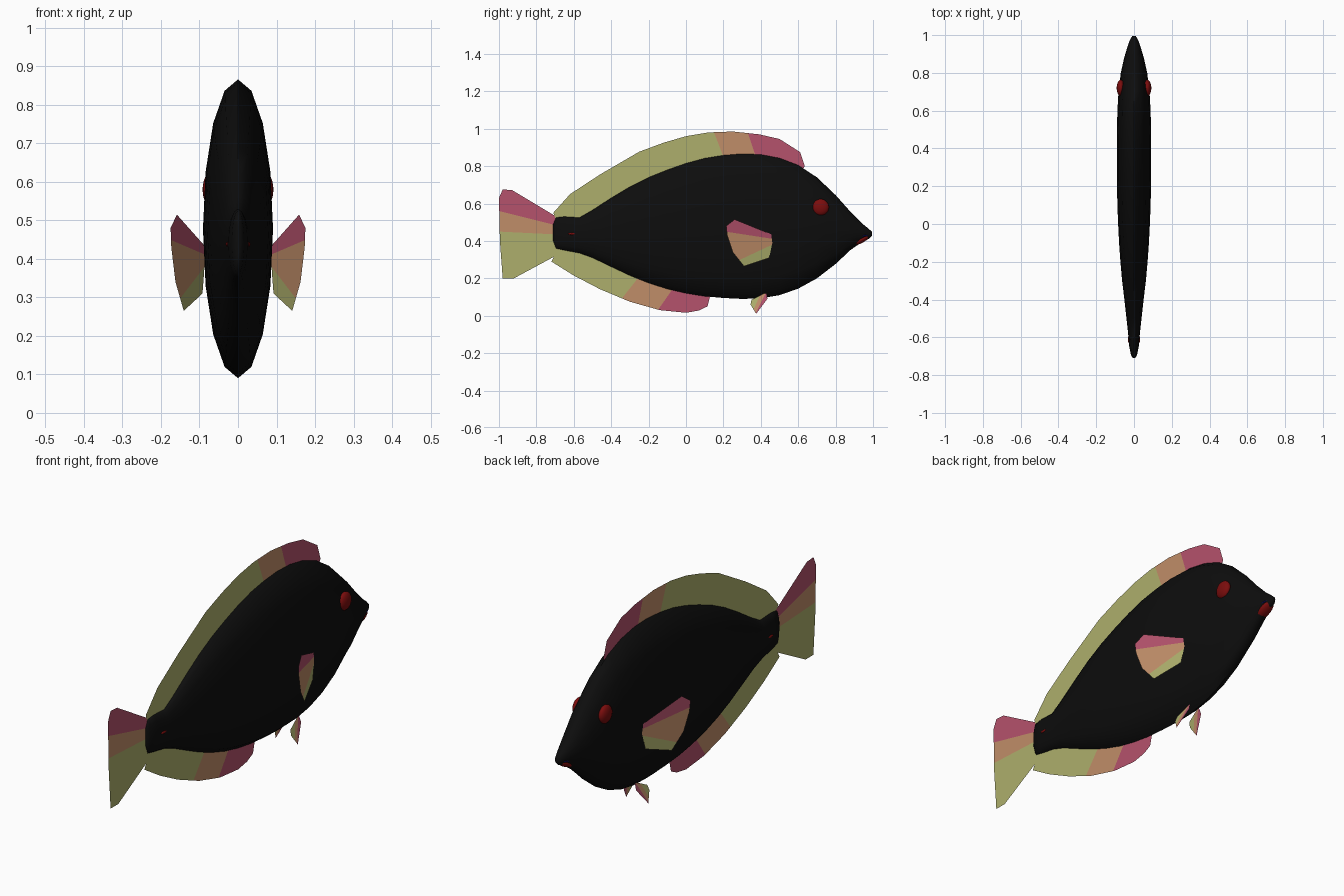
import bpy
import bmesh
import math
from mathutils import Vector

default_cube = bpy.data.objects.get("Cube")
if default_cube:
    bpy.data.objects.remove(default_cube, do_unlink=True)


def make_material(name, colour):
    material = bpy.data.materials.new(name)
    material.use_nodes = True
    rgba = (*colour, 1)
    material.diffuse_color = rgba
    shader = material.node_tree.nodes["Principled BSDF"]
    shader.inputs["Base Color"].default_value = rgba
    return material


black = make_material("black skin", (.004, .004, .004))
green = make_material("olive green", (.42, .43, .15))
orange = make_material("soft orange", (.53, .27, .14))
pink = make_material("rose pink", (.46, .085, .15))
red = make_material("dark red", (.2, .004, .004))
blue = make_material("deep blue", (.004, .004, .2))


def finish(name, bm, materials):
    bmesh.ops.recalc_face_normals(bm, faces=bm.faces)
    mesh = bpy.data.meshes.new(name)
    bm.to_mesh(mesh)
    bm.free()
    for material in materials:
        mesh.materials.append(material)
    obj = bpy.data.objects.new(name, mesh)
    bpy.context.collection.objects.link(obj)
    return obj


def smooth(obj, angle):
    bpy.ops.object.select_all(action="DESELECT")
    obj.select_set(True)
    bpy.context.view_layer.objects.active = obj
    bpy.ops.object.shade_smooth_by_angle(angle=math.radians(angle))


def loft(name, stations, sides, material):
    """Skin elliptical rings given as (y, bottom, top, half width)."""
    bm = bmesh.new()
    rings = []
    for y, low, high, width in stations:
        ring = []
        for i in range(sides):
            angle = math.tau * i / sides
            z = (low + high) / 2 + (high - low) / 2 * math.cos(angle)
            ring.append(bm.verts.new((width * math.sin(angle), y, z)))
        rings.append(ring)
    for first, second in zip(rings, rings[1:]):
        for i in range(sides):
            j = (i + 1) % sides
            bm.faces.new((first[i], first[j], second[j], second[i]))
    bm.faces.new(rings[0])
    bm.faces.new(rings[-1])
    return finish(name, bm, [material])


def ellipsoid(name, centre, radii, material, tilt=0):
    bpy.ops.mesh.primitive_uv_sphere_add(segments=20, ring_count=12, location=centre)
    obj = bpy.context.object
    obj.name = name
    obj.scale = radii
    obj.rotation_euler.x = math.radians(tilt)
    obj.data.materials.append(material)
    smooth(obj, 60)
    return obj


def fin(name, outline, bands, materials, place=None, thickness=.006, rim=.018):
    """Thin blade with tapered rim, split into colour bands by lines in y, z."""
    bm = bmesh.new()
    for side in (1, -1):
        face = bm.faces.new([bm.verts.new((0, y, z)) for y, z in outline])
        border = set(face.verts)
        bmesh.ops.inset_region(bm, faces=[face], thickness=rim, use_even_offset=True)
        for vert in face.verts:
            if vert not in border:
                vert.co.x = side * thickness
    bmesh.ops.remove_doubles(bm, verts=bm.verts, dist=.0001)

    # Cut along each band line, then count the lines passed by each face
    cuts = []
    for start, end in bands:
        origin = Vector((0, *start))
        along = Vector((0, *end)) - origin
        normal = Vector((0, along.z, -along.y))
        cuts.append((origin, normal))
        geometry = bm.verts[:] + bm.edges[:] + bm.faces[:]
        bmesh.ops.bisect_plane(bm, geom=geometry, plane_co=origin, plane_no=normal)
    for face in bm.faces:
        centre = face.calc_center_median()
        face.material_index = sum((centre - o).dot(n) > 0 for o, n in cuts)
    if place:
        for vert in bm.verts:
            vert.co.x += place(vert.co)
    return finish(name, bm, materials)


def paired_fin(name, outline, bands, materials, place):
    for label, sign in (("left", 1), ("right", -1)):
        fin(f"{label}_{name}", outline, bands, materials,
            lambda co: sign * place(co), thickness=.004, rim=.012)


# Body, from tail root to snout
body = loft("body", [
    (-.71, .40, .49, .006), (-.695, .36, .525, .016), (-.65, .35, .53, .025),
    (-.57, .335, .525, .032), (-.5, .31, .565, .04), (-.4, .262, .63, .051),
    (-.3, .215, .69, .063), (-.2, .175, .74, .072), (-.1, .143, .78, .079),
    (0, .12, .815, .084), (.1, .104, .842, .088), (.2, .095, .858, .09),
    (.3, .09, .866, .091), (.4, .093, .862, .091), (.5, .11, .843, .09),
    (.6, .145, .805, .088), (.7, .2, .74, .082), (.8, .277, .645, .07),
    (.88, .352, .555, .052), (.94, .393, .495, .034), (.98, .412, .462, .019),
    (.995, .427, .448, .009),
], 16, black)
smooth(body, 60)

# Median fins
fin("dorsal_fin", [
    (-.69, .5), (-.71, .55), (-.62, .65), (-.46, .755), (-.25, .877), (-.12, .925),
    (0, .96), (.12, .98), (.25, .985), (.39, .97), (.5, .945), (.61, .875),
    (.635, .8), (.6, .74), (.2, .8), (-.2, .68), (-.5, .5),
], [((.2, .85), (.15, .98)), ((.37, .86), (.33, .98))],
    [green, orange, pink])

fin("anal_fin", [
    (-.67, .38), (-.72, .29), (-.6, .215), (-.46, .142), (-.3, .075), (-.14, .03),
    (0, .016), (.07, .028), (.115, .05), (.13, .11), (.1, .16), (-.2, .24),
    (-.5, .36),
], [((-.345, .09), (-.25, .21)), ((-.14, .045), (-.07, .145))],
    [green, orange, pink])

fin("tail_fin", [
    (-.66, .51), (-.93, .672), (-.98, .675), (-1, .63), (-.995, .4), (-.98, .2),
    (-.92, .2), (-.66, .34),
], [((-.7, .435), (-1, .45)), ((-.7, .485), (-1, .56))],
    [green, orange, pink], thickness=.009)

# Paired fins
paired_fin("pectoral_fin", [
    (.26, .515), (.215, .48), (.22, .43), (.25, .34), (.31, .265), (.445, .31),
    (.47, .43),
], [((.45, .375), (.29, .3)), ((.47, .41), (.21, .45))],
    [green, orange, pink], lambda co: .085 + (.465 - co.y) * .36)

paired_fin("pelvic_fin", [
    (.43, .125), (.35, .085), (.345, .06), (.375, .01), (.435, .09),
], [((.36, .03), (.4, .12)), ((.375, .02), (.425, .12))],
    [green, orange, pink], lambda co: .028 + (.115 - co.z) * .3)

# Eyes and tail spines
for label, sign in (("left", 1), ("right", -1)):
    ellipsoid(f"{label}_eye", (sign * .07, .72, .58), (.022, .044, .044), red)
    ellipsoid(f"{label}_tail_spine", (sign * .027, -.61, .438), (.005, .02, .006), red)

# Lips
ellipsoid("lower_lip", (0, .935, .405), (.029, .054, .017), red, tilt=28)
ellipsoid("upper_lip", (0, .94, .425), (.031, .045, .007), blue, tilt=12)
